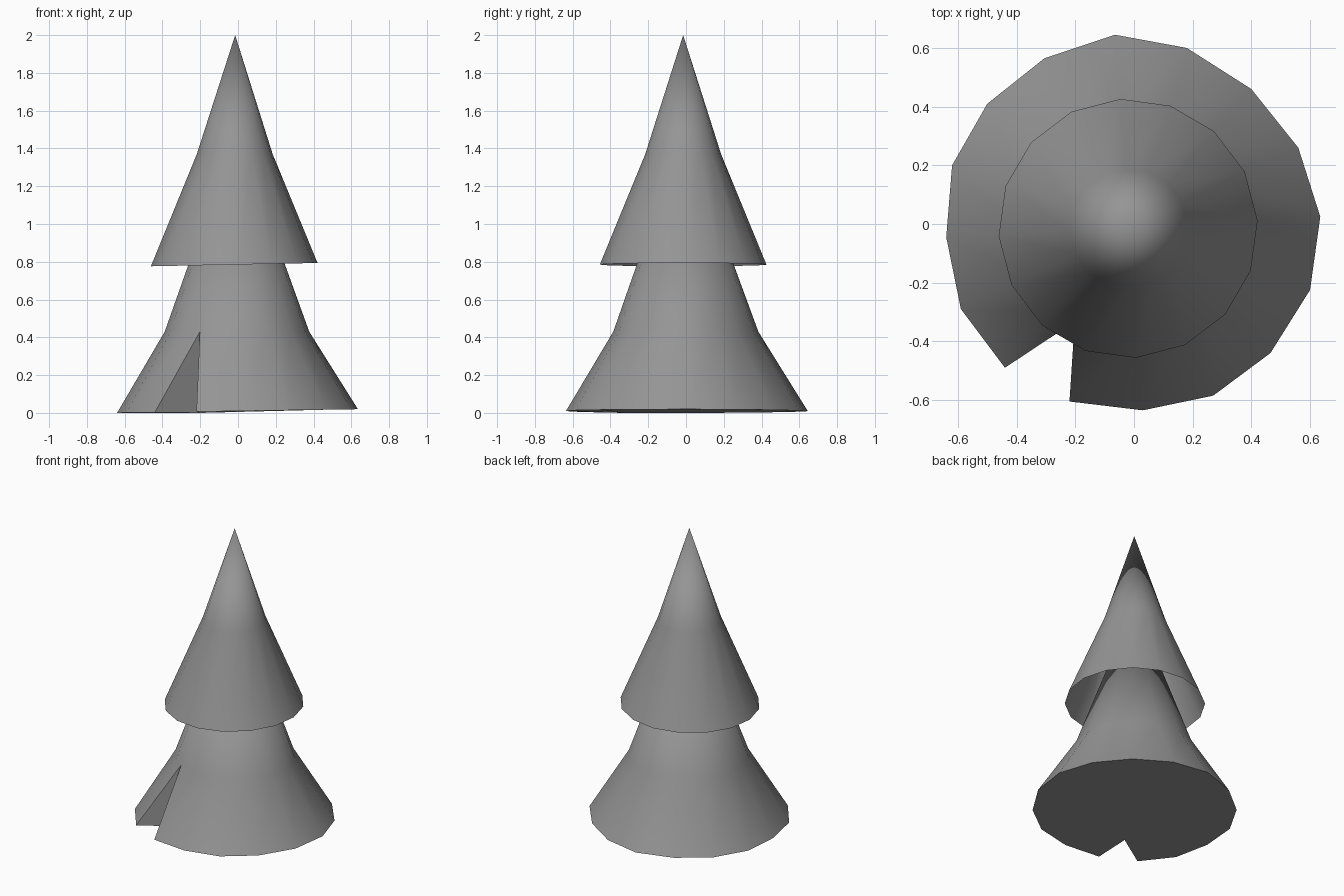
import bpy
import bmesh
from math import cos, sin, tau
from mathutils import Vector

cube = bpy.data.objects.get("Cube")
if cube:
    bpy.data.objects.remove(cube, do_unlink=True)

SIDES = 16

grey = bpy.data.materials.new("foliage_grey")
grey.use_nodes = True
colour = (0.3, 0.3, 0.3, 1)
grey.diffuse_color = colour
grey.node_tree.nodes["Principled BSDF"].inputs["Base Color"].default_value = colour


def build_tier(name, rim, tip, waist_scale, waist_z, notch=None, closed=False):
    """Flared cone: rim loop, narrower waist loop, pointed tip."""
    bm = bmesh.new()
    axis = Vector((tip.x, tip.y, 0))
    low = [bm.verts.new(p) for p in rim]
    mid = []
    for p in rim:
        q = axis + (p - axis) * waist_scale
        mid.append(bm.verts.new((q.x, q.y, waist_z)))
    top = bm.verts.new(tip)
    floor = []
    for i in range(SIDES):
        j = (i + 1) % SIDES
        floor.append(low[i])
        if i == notch:
            # Wedge cut: a vertical crease dropped from the waist
            peak = bm.verts.new((mid[i].co + mid[j].co) / 2)
            root = bm.verts.new((peak.co.x, peak.co.y, 0))
            bm.faces.new((low[i], peak, mid[i]))
            bm.faces.new((low[j], mid[j], peak))
            bm.faces.new((low[i], root, peak))
            bm.faces.new((root, low[j], peak))
            bm.faces.new((mid[i], peak, top))
            bm.faces.new((peak, mid[j], top))
            floor.append(root)
        else:
            bm.faces.new((low[i], low[j], mid[j], mid[i]))
            bm.faces.new((mid[i], mid[j], top))
    if closed:
        bm.faces.new(floor[::-1])
    mesh = bpy.data.meshes.new(name)
    bm.to_mesh(mesh)
    bm.free()
    mesh.materials.append(grey)
    obj = bpy.data.objects.new(name, mesh)
    bpy.context.collection.objects.link(obj)
    bpy.ops.object.select_all(action="DESELECT")
    obj.select_set(True)
    bpy.context.view_layer.objects.active = obj
    bpy.ops.object.shade_smooth_by_angle()
    return obj


# Lower tier: slightly uneven rim with a wedge missing at the front right
outline = [
    (0.635, 0.025), (0.56, 0.26), (0.4, 0.46), (0.18, 0.6),
    (-0.065, 0.645), (-0.305, 0.565), (-0.5, 0.41), (-0.62, 0.2),
    (-0.64, -0.045), (-0.59, -0.29), (-0.44, -0.49), (-0.22, -0.605),
    (0.03, -0.635), (0.27, -0.585), (0.465, -0.44), (0.6, -0.225),
]
lower_rim = [Vector((x, y, 0.01 + 0.015 * x)) for x, y in outline]
build_tier("lower_tier", lower_rim, Vector((-0.01, -0.01, 1.5)),
           0.6, 0.43, notch=10, closed=True)

# Upper tier: regular rim, open underneath, tilted a little
upper_rim = []
for k in range(SIDES):
    a = tau * k / SIDES + 0.06
    x = 0.442 * cos(a)
    upper_rim.append(Vector((x - 0.02, 0.442 * sin(a) - 0.015, 0.785 + 0.02 * x)))
build_tier("upper_tier", upper_rim, Vector((-0.015, -0.015, 2)), 0.455, 1.37)
